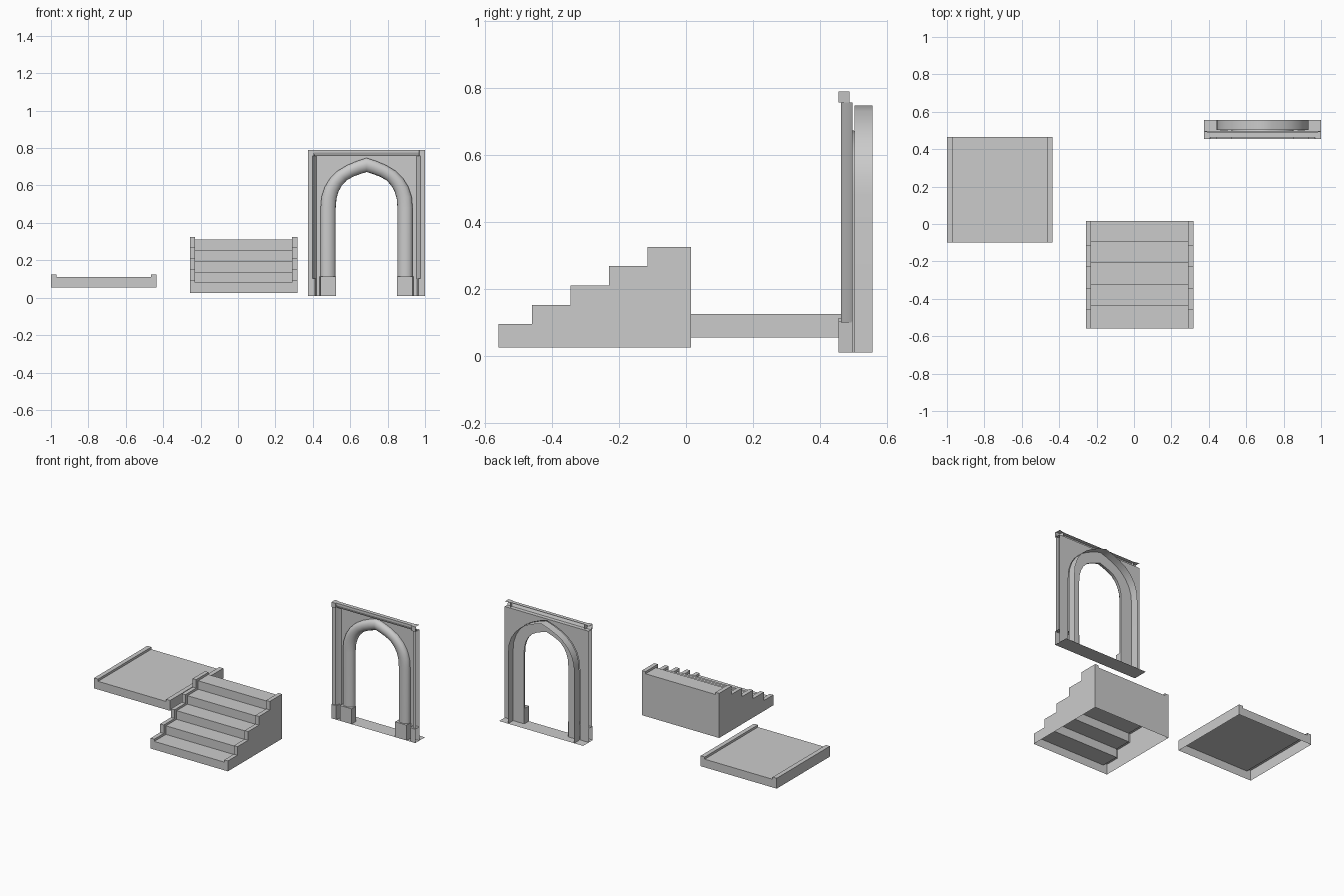
import bpy, bmesh

if "Cube" in bpy.data.objects:
    bpy.data.objects.remove(bpy.data.objects["Cube"])

CX, HW = 0.6875, 0.3125      # centre and half width of the arch tile
FLOOR, TOP, WALL, BACK = 0.01, 0.757, 0.497, 0.557


def finish(name, faces, flip_ref=None, smooth=False):
    """Weld a list of coordinate polygons into one object."""
    bm = bmesh.new()
    for f in faces:
        bm.faces.new([bm.verts.new(p) for p in f])
    bmesh.ops.remove_doubles(bm, verts=bm.verts[:], dist=1e-5)
    bmesh.ops.recalc_face_normals(bm, faces=bm.faces[:])
    bm.normal_update()
    # open shells: make the summed normal agree with the wanted direction
    if flip_ref:
        s = sum(f.normal.dot(flip_ref) * f.calc_area() for f in bm.faces)
        if s < 0:
            bmesh.ops.reverse_faces(bm, faces=bm.faces[:])
    me = bpy.data.meshes.new(name)
    bm.to_mesh(me)
    bm.free()
    ob = bpy.data.objects.new(name, me)
    bpy.context.collection.objects.link(ob)
    if smooth:
        bpy.ops.object.select_all(action='DESELECT')
        ob.select_set(True)
        bpy.context.view_layer.objects.active = ob
        bpy.ops.object.shade_smooth_by_angle(angle=0.7)
    return ob


def strip(a, b):
    """Quads between two matching point lists."""
    return [[a[i], a[i + 1], b[i + 1], b[i]] for i in range(len(a) - 1)]


def both(faces):
    """Add the reflection across the arch centre."""
    return faces + [[(2 * CX - x, y, z) for x, y, z in f] for f in faces]


UP, FRONT = (0, 0, 1), (0, -1, 0)

# Platform: open-bottomed slab with a raised rim along two sides
prof = [(-1, .055), (-1, .125), (-.97, .125), (-.97, .11),
        (-.465, .11), (-.465, .125), (-.435, .125), (-.435, .055)]
a = [(x, -.10, z) for x, z in prof]
b = [(x, .465, z) for x, z in prof]
finish("platform", strip(a, b) + [a, b], UP)

# Stairs: treads between two stepped side walls, open underneath
Y0, Y1, Z0 = -.56, .015, .025


def steps(risers, heights):
    pts = []
    for i, h in enumerate(heights):
        pts.append((risers[i], h))
        pts.append((risers[i + 1], h))
        if i + 1 < len(heights):
            pts.append((risers[i + 1], heights[i + 1]))
    return list(dict.fromkeys(pts))


tread = steps([Y0, -.437, -.323, -.208, -.095, Y1], [.08, .138, .196, .253, .31])
curb = steps([Y0, -.459, -.345, -.23, -.115, Y1], [.095, .152, .21, .268, .325])


def at(x, pts):
    return [(x, y, z) for y, z in pts]


tread_full = [(Y0, Z0)] + tread + [(Y1, Z0)]
curb_full = [(Y0, Z0), (Y0, .08)] + curb + [(Y1, .31), (Y1, Z0)]
faces = strip(at(-.23, tread_full), at(.29, tread_full))
for xo, xi in ((-.257, -.23), (.317, .29)):
    faces += strip(at(xo, curb_full), at(xi, curb_full))
    faces.append(at(xo, curb_full))                 # outer side
    faces.append(at(xi, curb + tread[::-1]))        # inner side above the treads
finish("stairs", faces, UP)

# Arch outlines (distance from centre, height), floor to apex
inner = [(.165, FLOOR), (.165, .12), (.165, .48), (.161, .53), (.150, .568), (.132, .60),
         (.106, .628), (.070, .648), (.034, .661), (0, .672)]
outer = [(.246, FLOOR), (.246, .12), (.246, .48), (.241, .54), (.224, .592), (.196, .637),
         (.155, .678), (.105, .708), (.050, .731), (0, .747)]


def ring(t, y):
    return [(CX - (p[0] + (q[0] - p[0]) * t), y, p[1] + (q[1] - p[1]) * t)
            for p, q in zip(inner, outer)]


# Rounded moulding, with a stepped return and deep rear recess
section = [(1, WALL), (1, .487), (.94, .476), (.78, .467), (.55, .463), (.32, .467),
           (.12, .476), (.02, .488), (0, .503), (1, .503), (1, BACK)]
faces = []
for (t0, y0), (t1, y1) in zip(section, section[1:]):
    faces += strip(ring(t0, y0), ring(t1, y1))
finish("arch_moulding", both(faces), FRONT, smooth=True)

# Wall around the arch
L = CX - HW
panel = ring(1, WALL) + [(CX, WALL, TOP), (L, WALL, TOP), (L, WALL, FLOOR)]
finish("wall_panel", both([panel]), FRONT)


def post(pts, z0, z1, caps=True):
    """Upright from an xy section (x measured from the tile edge), mirrored."""
    lo = [(L + x, y, z0) for x, y in pts]
    hi = [(L + x, y, z1) for x, y in pts]
    f = strip(lo, hi)
    if caps:
        back = [(L, WALL)] if pts[0][1] != WALL else []
        for z in (z0, z1):
            f.append([(L + x, y, z) for x, y in pts]
                     + [(x, y, z) for x, y in back])
    return both(f)


# Half pilasters at the tile edges, open on the outer side
finish("pilaster_shafts",
       post([(0, .463), (.024, .463), (.03, .472), (.036, .485), (.046, WALL)], .10, TOP, False),
       FRONT, smooth=True)
finish("pilaster_bases", post([(0, .455), (.036, .455), (.044, WALL)], FLOOR, .103), FRONT)
finish("pilaster_capitals", post([(0, .455), (.03, .455), (.038, WALL - .009)], TOP, .79), FRONT)

# Square bases under the arch moulding
finish("arch_bases", post([(.062, WALL), (.066, .455), (.15, .455), (.15, .503)], FLOOR, .113), FRONT)

# Cornice and threshold
corn = [(.488, .79), (.462, .79), (.462, .775), (.470, TOP), (WALL, TOP)]
finish("cornice", strip(at(L, corn), at(L + 2 * HW, corn)), FRONT)
R = L + 2 * HW
finish("threshold", [[(L, .455, FLOOR), (R, .455, FLOOR), (R, BACK, FLOOR), (L, BACK, FLOOR)]], UP)
